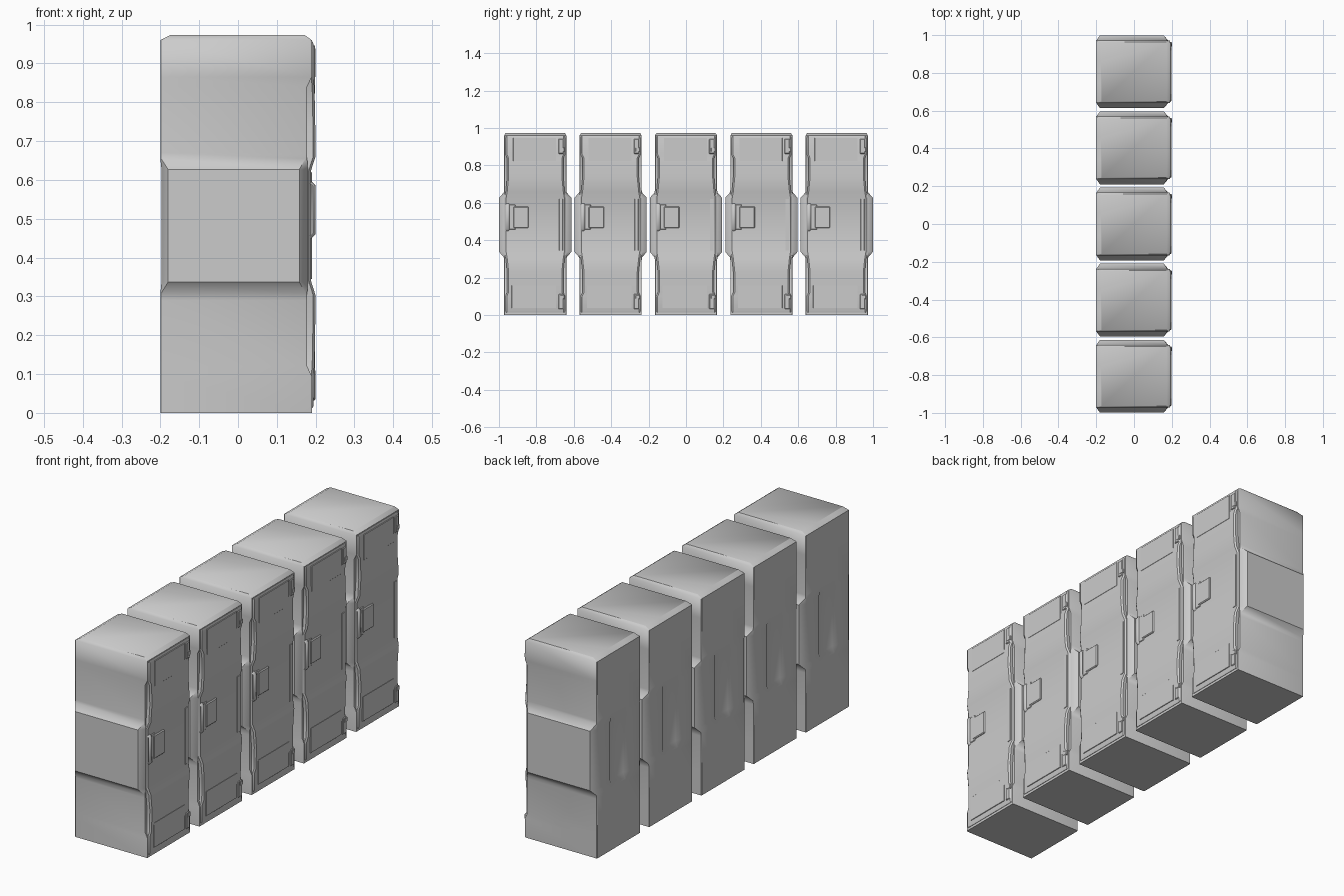
import bpy, bmesh, math

if "Cube" in bpy.data.objects:
    bpy.data.objects.remove(bpy.data.objects["Cube"])

PITCH = 0.403


def finish(bm, name, angle=35):
    bmesh.ops.recalc_face_normals(bm, faces=bm.faces)
    me = bpy.data.meshes.new(name)
    bm.to_mesh(me)
    bm.free()
    me.shade_smooth()
    me.set_sharp_from_angle(angle=math.radians(angle))
    return me


def loft(name, rings, angle=35):
    """Skin equal-length rings of points and cap both ends."""
    bm = bmesh.new()
    rows = [[bm.verts.new(p) for p in r] for r in rings]
    n = len(rows[0])
    for a, b in zip(rows, rows[1:]):
        for i in range(n):
            j = (i + 1) % n
            bm.faces.new((a[i], a[j], b[j], b[i]))
    bm.faces.new(rows[0])
    bm.faces.new(rows[-1])
    return finish(bm, name, angle)


def mirrored(half, z):
    return [(x, y, z) for x, y in half] + [(x, -y, z) for x, y in reversed(half)]


def section(z, side, corner, back, side_back, side_front, front, groove=0.0):
    """Horizontal body section, symmetric in y, with an optional back groove."""
    return mirrored([(back + groove, 0.05), (back, 0.06), (back, corner),
                     (side_back, side), (side_front, side), (front, corner)], z)


def boxes(name, specs, bevel=0.002):
    """Bevelled boxes given as (x0, x1, y0, y1, z0, z1)."""
    bm = bmesh.new()
    for x0, x1, y0, y1, z0, z1 in specs:
        vs = bmesh.ops.create_cube(bm, size=1)["verts"]
        for v in vs:
            v.co = ((x0 + x1) / 2 + v.co.x * (x1 - x0),
                    (y0 + y1) / 2 + v.co.y * (y1 - y0),
                    (z0 + z1) / 2 + v.co.z * (z1 - z0))
    if bevel:
        bmesh.ops.bevel(bm, geom=bm.edges[:], offset=bevel, segments=1, affect='EDGES')
    return finish(bm, name, 30)


def plan(z, s):
    return section(z, 0.166, 0.164, -0.2, -0.198, s, s + 0.004)


# cabinet body with a wider middle band
body = loft("locker_body", [
    plan(0.0, 0.186),
    plan(0.095, 0.186),
    plan(0.12, 0.174),
    plan(0.29, 0.174),
    section(0.308, 0.168, 0.165, -0.2, -0.198, 0.174, 0.178),
    section(0.337, 0.193, 0.166, -0.197, -0.18, 0.158, 0.180, 0.007),
    section(0.627, 0.193, 0.166, -0.197, -0.18, 0.158, 0.180, 0.007),
    section(0.655, 0.168, 0.165, -0.2, -0.198, 0.174, 0.178),
    plan(0.67, 0.174),
    plan(0.84, 0.174),
    plan(0.865, 0.186),
    plan(0.960, 0.186),
    section(0.973, 0.158, 0.157, -0.174, -0.172, 0.170, 0.172),
], 40)


# door: bulges above and below, recessed middle, edges wandering in and out
def door_ring(z, half_width, front):
    return mirrored([(0.165, half_width), (front - 0.006, half_width),
                     (front, half_width - 0.008)], z)


door = loft("door", [door_ring(*r) for r in [
    (0.012, 0.160, 0.192), (0.020, 0.160, 0.195), (0.100, 0.160, 0.195),
    (0.122, 0.150, 0.197), (0.230, 0.150, 0.199), (0.305, 0.158, 0.199),
    (0.340, 0.164, 0.188), (0.624, 0.164, 0.188), (0.658, 0.158, 0.199),
    (0.740, 0.150, 0.199), (0.838, 0.150, 0.197), (0.860, 0.160, 0.195),
    (0.948, 0.160, 0.195), (0.957, 0.160, 0.192)]], 30)

# flat plates near the top and bottom of the door
plates = boxes("door_plates", [
    (0.185, 0.1985, -0.118, 0.112, 0.823, 0.946),
    (0.185, 0.1985, -0.126, 0.112, 0.037, 0.158)], 0.001)

# hinges on the far edge
hinges = boxes("hinges", [
    (0.180, 0.199, 0.124, 0.152, 0.862, 0.942),
    (0.180, 0.200, 0.132, 0.158, 0.872, 0.895),
    (0.180, 0.199, 0.124, 0.152, 0.032, 0.112),
    (0.180, 0.200, 0.132, 0.158, 0.085, 0.108)], 0.003)

# narrow vertical strip in the middle of the door
strip = boxes("door_strip", [(0.18, 0.1905, 0.128, 0.148, 0.345, 0.62)], 0.001)

# latch plate beside the handle
latch = boxes("latch_plate", [
    (0.18, 0.194, -0.118, -0.035, 0.465, 0.58),
    (0.18, 0.191, -0.150, -0.105, 0.455, 0.592)], 0.004)

# handle: eight-sided bar swept along a bracket-shaped path
path = [(0.182, 0.452), (0.193, 0.462), (0.193, 0.584), (0.182, 0.594)]
handle = loft("handle", [
    [(x + 0.006 * math.cos(a), -0.148 + 0.011 * math.sin(a),
      z - (1 if z < 0.52 else -1) * 0.003 * math.cos(a))
     for a in [k * math.pi / 4 for k in range(8)]]
    for x, z in path], 50)

# five identical lockers in a row
for i in range(5):
    for me in (body, door, plates, hinges, strip, latch, handle):
        ob = bpy.data.objects.new(f"{me.name}_{i + 1}", me)
        ob.location.y = (i - 2) * PITCH
        bpy.context.collection.objects.link(ob)
